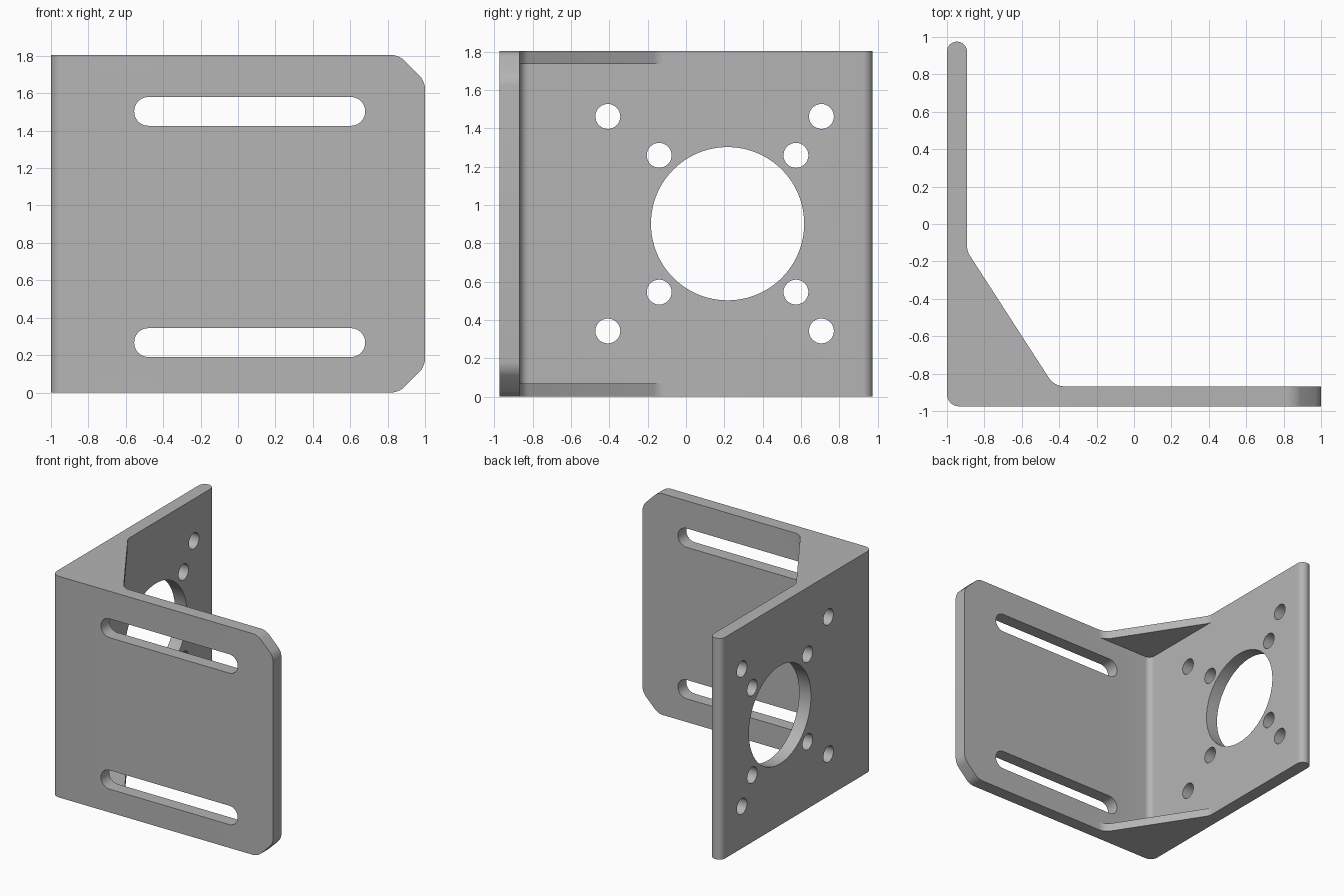
import bpy
import bmesh
from math import pi, tan
from mathutils import Vector, Matrix

if "Cube" in bpy.data.objects:
    bpy.data.objects.remove(bpy.data.objects["Cube"], do_unlink=True)

HEIGHT = 1.805
LEFT, FRONT, BACK = -1.0, -0.975, 0.975
THICK = 0.107
IN_X, IN_Y = LEFT + THICK, FRONT + THICK
GUSSET = 0.068

steel = bpy.data.materials.new("grey_steel")
steel.use_nodes = True
GREY = (0.46, 0.46, 0.46, 1)
steel.diffuse_color = GREY
steel.node_tree.nodes["Principled BSDF"].inputs["Base Color"].default_value = GREY


def rounded(corners, steps=8):
    """Outline from (x, y, radius) corners, each replaced by a tangent arc."""
    points = []
    for i, (x, y, r) in enumerate(corners):
        p = Vector((x, y))
        if r == 0:
            points.append(p)
            continue
        a = (Vector(corners[i - 1][:2]) - p).normalized()
        b = (Vector(corners[(i + 1) % len(corners)][:2]) - p).normalized()
        half = a.angle(b) / 2
        centre = p + (a + b).normalized() * (r / abs(Vector((a.x, a.y, 0)).cross(
            Vector(((a + b).x, (a + b).y, 0)).normalized()).z))
        start = p + a * (r / tan(half)) - centre
        end = p + b * (r / tan(half)) - centre
        sweep = -start.angle_signed(end)
        for k in range(steps + 1):
            points.append(centre + Matrix.Rotation(sweep * k / steps, 2) @ start)
    return points


def prism(name, outline, low, high):
    """Extrude a flat outline along z."""
    bm = bmesh.new()
    face = bm.faces.new([bm.verts.new((p[0], p[1], low)) for p in outline])
    new = bmesh.ops.extrude_face_region(bm, geom=[face])["geom"]
    bmesh.ops.translate(bm, vec=(0, 0, high - low),
                        verts=[v for v in new if isinstance(v, bmesh.types.BMVert)])
    bmesh.ops.recalc_face_normals(bm, faces=bm.faces)
    mesh = bpy.data.meshes.new(name)
    bm.to_mesh(mesh)
    bm.free()
    obj = bpy.data.objects.new(name, mesh)
    bpy.context.collection.objects.link(obj)
    mesh.materials.append(steel)
    return obj


def boolean(target, tool, operation):
    """Apply one boolean and discard its tool."""
    mod = target.modifiers.new(tool.name, 'BOOLEAN')
    mod.operation, mod.solver, mod.object = operation, 'EXACT', tool
    tool.hide_render = True
    bpy.ops.object.select_all(action='DESELECT')
    bpy.context.view_layer.objects.active = target
    target.select_set(True)
    bpy.ops.object.modifier_apply(modifier=mod.name)
    bpy.data.objects.remove(tool, do_unlink=True)


def hole(name, y, z, radius, sides):
    """Round cutter through the side wall."""
    bpy.ops.mesh.primitive_cylinder_add(vertices=sides, radius=radius, depth=0.4,
                                        location=(LEFT + THICK / 2, y, z),
                                        rotation=(0, pi / 2, 0))
    tool = bpy.context.object
    tool.name = name
    boolean(bracket, tool, 'DIFFERENCE')


# Bent plate: front plate and side wall with rounded bend and rounded wall end
tip = THICK / 2 - 0.0005
bracket = prism("bracket", rounded([
    (LEFT, FRONT, 0.065), (1, FRONT, 0), (1, IN_Y, 0), (IN_X, IN_Y, 0.05),
    (IN_X, BACK, tip), (LEFT, BACK, tip)]), 0, HEIGHT)

# Clipped outer corners of the front plate, softened afterwards
bm = bmesh.new()
bm.from_mesh(bracket.data)


def bevel_edges(test, offset, segments):
    edges = [e for e in bm.edges
             if abs(e.verts[0].co.y - e.verts[1].co.y) > THICK / 2 and test(e)]
    bmesh.ops.bevel(bm, geom=edges, offset=offset, segments=segments,
                    profile=0.5, affect='EDGES')


bevel_edges(lambda e: all(v.co.x > 0.99 for v in e.verts), 0.14, 1)
bevel_edges(lambda e: all(v.co.x > 0.8 for v in e.verts), 0.04, 5)
bm.to_mesh(bracket.data)
bm.free()

# Triangular gussets flush with the top and bottom
web = rounded([(-0.95, -0.92, 0), (-0.95, 0, 0), (IN_X, 0, 0), (IN_X, -0.145, 0.1),
               (-0.426, IN_Y, 0.1), (-0.25, IN_Y, 0), (-0.25, -0.92, 0)])
for name, low in (("bottom_gusset", 0), ("top_gusset", HEIGHT - GUSSET)):
    boolean(bracket, prism(name, web, low, low + GUSSET), 'UNION')

# Long slots in the front plate
R = 0.077
for z in (0.267, HEIGHT - 0.302):
    r = R - 0.0005
    slot = prism("slot_cutter", rounded([(-0.555, -R, r), (0.68, -R, r),
                                         (0.68, R, r), (-0.555, R, r)], 10), -0.2, 0.2)
    slot.data.transform(Matrix.Translation((0, FRONT + THICK / 2, z))
                        @ Matrix.Rotation(pi / 2, 4, 'X'))
    boolean(bracket, slot, 'DIFFERENCE')

# Large opening and the two bolt patterns in the side wall
CY, CZ = 0.217, HEIGHT / 2
hole("opening_cutter", CY, CZ, 0.4, 96)
for side in (-1, 1):
    for dy, dz in ((-0.357, 0.357), (0.357, 0.357), (-0.625, 0.56), (0.49, 0.56)):
        hole("bolt_cutter", CY + dy, CZ + side * dz, 0.065, 32)

bpy.ops.object.select_all(action='DESELECT')
bracket.select_set(True)
bpy.context.view_layer.objects.active = bracket
bpy.ops.object.shade_smooth_by_angle(angle=pi / 6)
